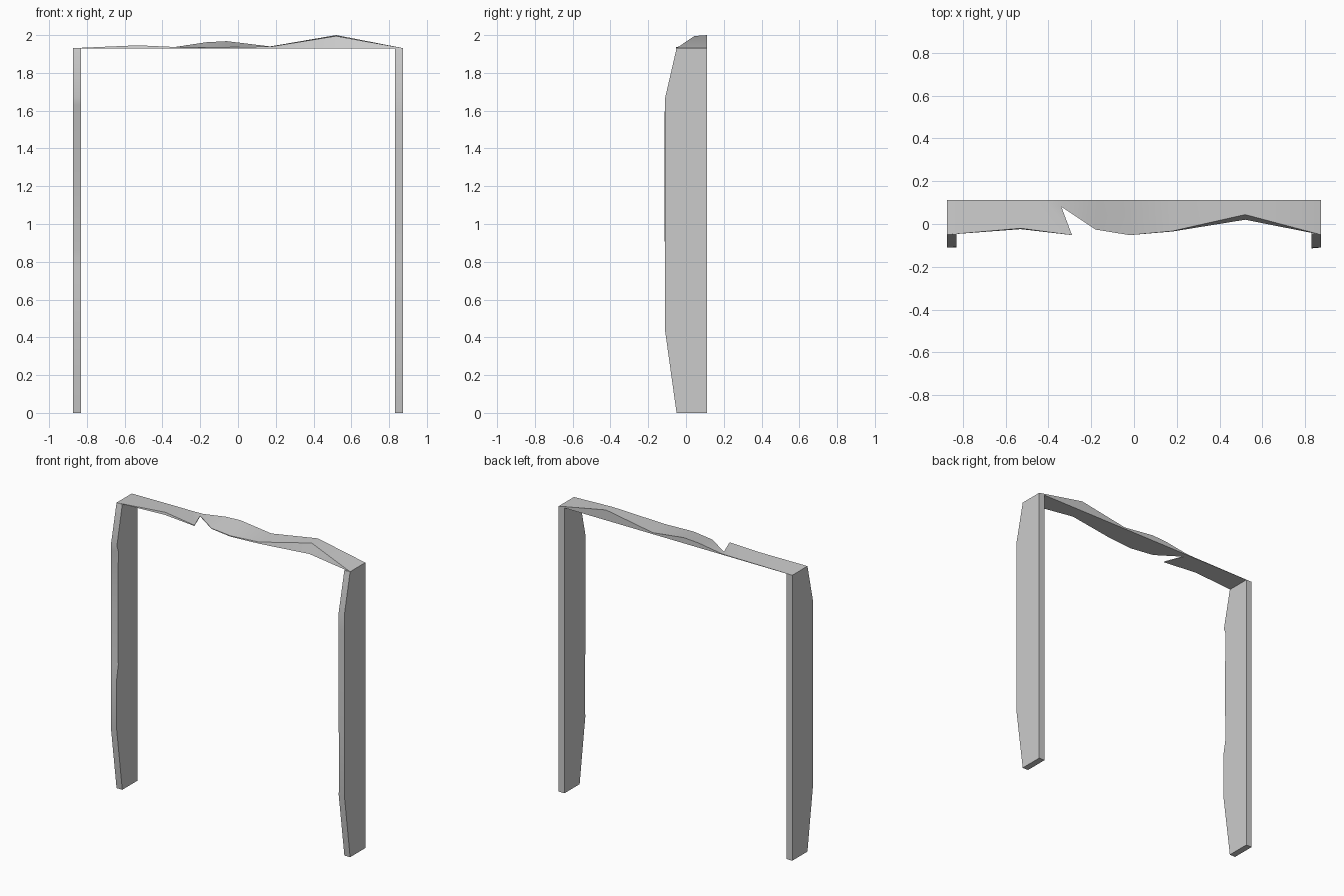
import bpy, bmesh

if "Cube" in bpy.data.objects:
    bpy.data.objects.remove(bpy.data.objects["Cube"])

BACK, TOP, HALF, INNER = 0.112, 1.93, 0.874, 0.831


def loft(name, rings):
    """Solid skinned through four-point rings, capped at both ends."""
    bm = bmesh.new()
    vs = [[bm.verts.new(p) for p in r] for r in rings]
    for a, b in zip(vs, vs[1:]):
        for i in range(4):
            j = (i + 1) % 4
            bm.faces.new((a[i], a[j], b[j], b[i]))
    bm.faces.new(vs[0])
    bm.faces.new(vs[-1])
    bmesh.ops.recalc_face_normals(bm, faces=bm.faces)
    me = bpy.data.meshes.new(name)
    bm.to_mesh(me)
    bm.free()
    ob = bpy.data.objects.new(name, me)
    bpy.context.collection.objects.link(ob)
    bpy.ops.object.select_all(action='DESELECT')
    ob.select_set(True)
    bpy.context.view_layer.objects.active = ob
    bpy.ops.object.shade_smooth_by_angle(angle=0.5)
    return ob


def post(name, side, levels):
    """levels: height, front y on the outer edge, front y on the inner edge"""
    xo, xi = side * HALF, side * INNER
    loft(name, [[(xo, BACK, z), (xo, o, z), (xi, i, z), (xi, BACK, z)]
                for z, o, i in levels])


# Left post: worn hollow along the inner front edge
post("left_post", -1, [
    (0, -0.05, -0.05), (0.43, -0.11, -0.11), (0.77, -0.11, -0.11),
    (0.86, -0.11, -0.093), (1.25, -0.11, -0.098), (1.63, -0.11, -0.092),
    (1.67, -0.11, -0.108), (TOP, -0.05, -0.05)])

# Right post: slight bulge along the inner front edge
post("right_post", 1, [
    (0, -0.05, -0.05), (0.43, -0.11, -0.11), (0.80, -0.11, -0.108),
    (0.97, -0.11, -0.114), (1.25, -0.11, -0.114), (1.55, -0.11, -0.114),
    (1.67, -0.11, -0.11), (TOP, -0.05, -0.05)])

# Lintel: front x, back x, front bottom y, front top y, front top z, back top z
columns = [
    (-HALF, -HALF, -0.05, -0.05, 1.931, 1.931),
    (-0.53, -0.53, -0.024, -0.02, 1.946, 1.934),
    (-0.29, -0.42, -0.052, -0.052, 1.935, 1.934),
    (-0.34, -0.34, 0.081, 0.081, 1.935, 1.936),
    (-0.18, -0.17, -0.026, -0.026, 1.934, 1.962),
    (-0.02, -0.06, -0.052, -0.052, 1.936, 1.968),
    (0.18, 0.17, -0.035, -0.033, 1.94, 1.94),
    (0.52, 0.52, 0.02, 0.044, 1.995, 2.0),
    (HALF, HALF, -0.05, -0.05, 1.931, 1.931),
]
loft("lintel", [[(xb, BACK, TOP), (xf, yb, TOP), (xf, yt, zf), (xb, BACK, zb)]
                for xf, xb, yb, yt, zf, zb in columns])
